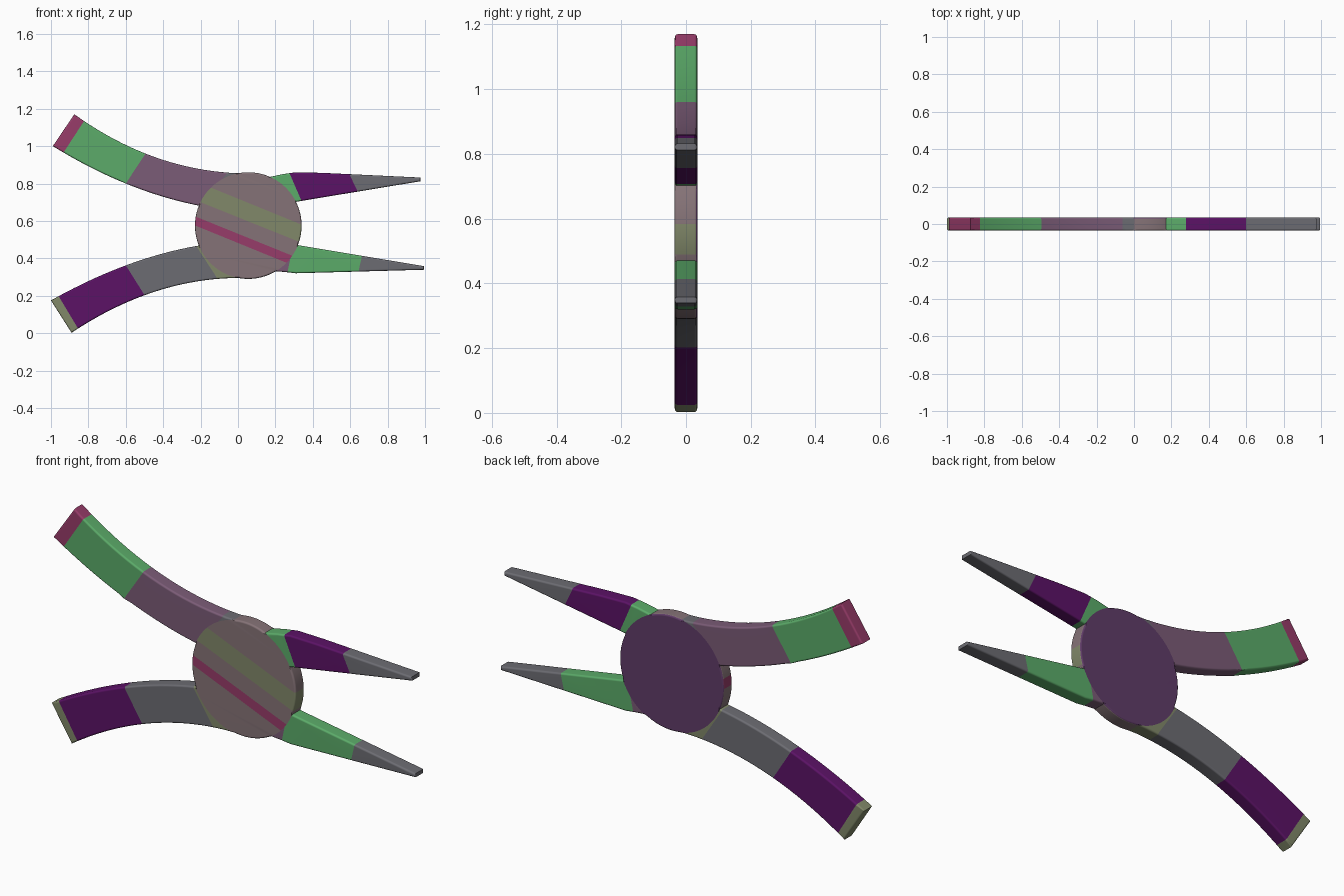
import bpy, bmesh, math
from mathutils import Vector

default = bpy.data.objects.get("Cube")
if default:
    bpy.data.objects.remove(default, do_unlink=True)

HALF = 0.035          # half thickness of the flat tool
EDGE = 0.009          # rounding of the rims
HUB = Vector((0.055, 0.575))
RADIUS = 0.285


def make_material(name, rgb):
    linear = [(c / 255) ** 2.2 for c in rgb] + [1]
    mat = bpy.data.materials.new(name)
    mat.use_nodes = True
    mat.diffuse_color = linear
    mat.node_tree.nodes["Principled BSDF"].inputs["Base Color"].default_value = linear
    return mat


MATS = {name: make_material(name, rgb) for name, rgb in {
    "green": (92, 170, 105),
    "olive": (128, 135, 105),
    "grey": (108, 108, 114),
    "mauve": (122, 92, 118),
    "hub_mauve": (132, 114, 118),
    "violet": (92, 25, 102),
    "plum": (96, 62, 104),
    "pink": (150, 62, 105),
}.items()}


def arc(start, end, steps=14):
    """Points along the hub rim between two angles in degrees."""
    angles = [math.radians(start + (end - start) * i / steps) for i in range(steps + 1)]
    return [HUB + RADIUS * Vector((math.cos(a), math.sin(a))) for a in angles]


def curve(a, mid, b, steps=20):
    """Parabola from a through mid to b."""
    a, mid, b = Vector(a), Vector(mid), Vector(b)
    ts = [i / steps for i in range(steps + 1)]
    return [a * (1 - t) * (1 - 2 * t) + mid * 4 * t * (1 - t) + b * t * (2 * t - 1)
            for t in ts]


def is_seam(point, seams):
    """True where a rim point lies on the joint between hub and arm."""
    offset = Vector((point.x, point.z)) - HUB
    if abs(offset.length - RADIUS) > 0.004:
        return False
    angle = math.degrees(math.atan2(offset.y, offset.x)) % 360
    return any(lo < angle < hi for lo, hi in seams)


def plate(name, outline, seams, axis, bands, back=None):
    """Extruded outline with rounded rims, coloured in bands along an axis."""
    bm = bmesh.new()
    face = bm.faces.new([bm.verts.new((p.x, -HALF, p.y)) for p in outline])
    extruded = bmesh.ops.extrude_face_region(bm, geom=[face], use_keep_orig=True)
    moved = [g for g in extruded["geom"] if isinstance(g, bmesh.types.BMVert)]
    bmesh.ops.translate(bm, verts=moved, vec=(0, 2 * HALF, 0))
    bmesh.ops.recalc_face_normals(bm, faces=bm.faces)

    # Colour bands
    axis = Vector(axis)
    limits = [limit for limit, _ in bands[:-1]]
    for limit in limits:
        bmesh.ops.bisect_plane(bm, geom=bm.verts[:] + bm.edges[:] + bm.faces[:],
                               plane_co=axis * limit / axis.length_squared,
                               plane_no=axis)
    names = list(dict.fromkeys([c for _, c in bands] + ([back] if back else [])))
    for f in bm.faces:
        place = f.calc_center_median().dot(axis)
        color = bands[sum(place > limit for limit in limits)][1]
        f.material_index = names.index(back if back and f.normal.y > 0.5 else color)

    # Rounded rims, left square at the joints
    rims = []
    for e in bm.edges:
        flat = [abs(f.normal.y) > 0.5 for f in e.link_faces]
        middle = (e.verts[0].co + e.verts[1].co) / 2
        if len(flat) == 2 and flat[0] != flat[1] and not is_seam(middle, seams):
            rims.append(e)
    bmesh.ops.bevel(bm, geom=rims, offset=EDGE, segments=3, profile=0.5,
                    affect='EDGES', clamp_overlap=False, material=-1)

    mesh = bpy.data.meshes.new(name)
    bm.to_mesh(mesh)
    bm.free()
    for n in names:
        mesh.materials.append(MATS[n])
    obj = bpy.data.objects.new(name, mesh)
    bpy.context.collection.objects.link(obj)
    bpy.ops.object.select_all(action='DESELECT')
    obj.select_set(True)
    bpy.context.view_layer.objects.active = obj
    bpy.ops.object.shade_smooth_by_angle(angle=math.radians(40))
    obj.modifiers.new("even_shading", 'WEIGHTED_NORMAL').keep_sharp = True


# Joints around the hub, as angle ranges
UPPER_JAW, UPPER_HANDLE = (26.5, 66), (101, 158)
LOWER_HANDLE, LOWER_JAW = (202, 259), (301, 338.5)
SEAMS = [UPPER_JAW, UPPER_HANDLE, LOWER_HANDLE, LOWER_JAW]

# Round pivot hub
stops = [angle for seam in SEAMS for angle in seam]
stops.append(stops[0] + 360)
rim = [p for a, b in zip(stops, stops[1:]) for p in arc(a, b)[:-1]]
plate("pivot_hub", rim, SEAMS, (0.4, 0, 1),
      [(0.48, "hub_mauve"), (0.53, "pink"), (0.62, "hub_mauve"),
       (0.72, "olive"), (9, "hub_mauve")], back="plum")

# Curved handles
root = arc(*UPPER_HANDLE)
plate("upper_handle",
      curve((-0.875, 1.17), (-0.45, 0.943), root[0]) + root[1:-1]
      + curve(root[-1], (-0.6, 0.80), (-0.99, 1.0)),
      SEAMS, (1, 0, -0.65),
      [(-1.56, "pink"), (-1.12, "green"), (-0.62, "mauve"), (9, "grey")])

root = arc(*LOWER_HANDLE)
plate("lower_handle",
      curve((-1.0, 0.175), (-0.6, 0.362), root[0]) + root[1:-1]
      + curve(root[-1], (-0.45, 0.22), (-0.89, 0.002)),
      SEAMS, (1, 0, 0.6),
      [(-0.84, "olive"), (-0.38, "violet"), (0.06, "grey"), (9, "olive")])

# Tapered jaws
root = arc(*UPPER_JAW)
plate("upper_jaw",
      root + [Vector(p) for p in ((0.24, 0.85), (0.31, 0.86), (0.45, 0.857),
                                  (0.975, 0.832), (0.975, 0.812))],
      SEAMS, (1, 0, 0.4),
      [(0.62, "green"), (0.94, "violet"), (9, "grey")])

root = arc(*LOWER_JAW)
plate("lower_jaw",
      root + [Vector(p) for p in ((0.995, 0.358), (0.995, 0.339),
                                  (0.31, 0.32), (0.25, 0.327))],
      SEAMS, (1, 0, -0.2),
      [(0.2, "mauve"), (0.58, "green"), (9, "grey")])
